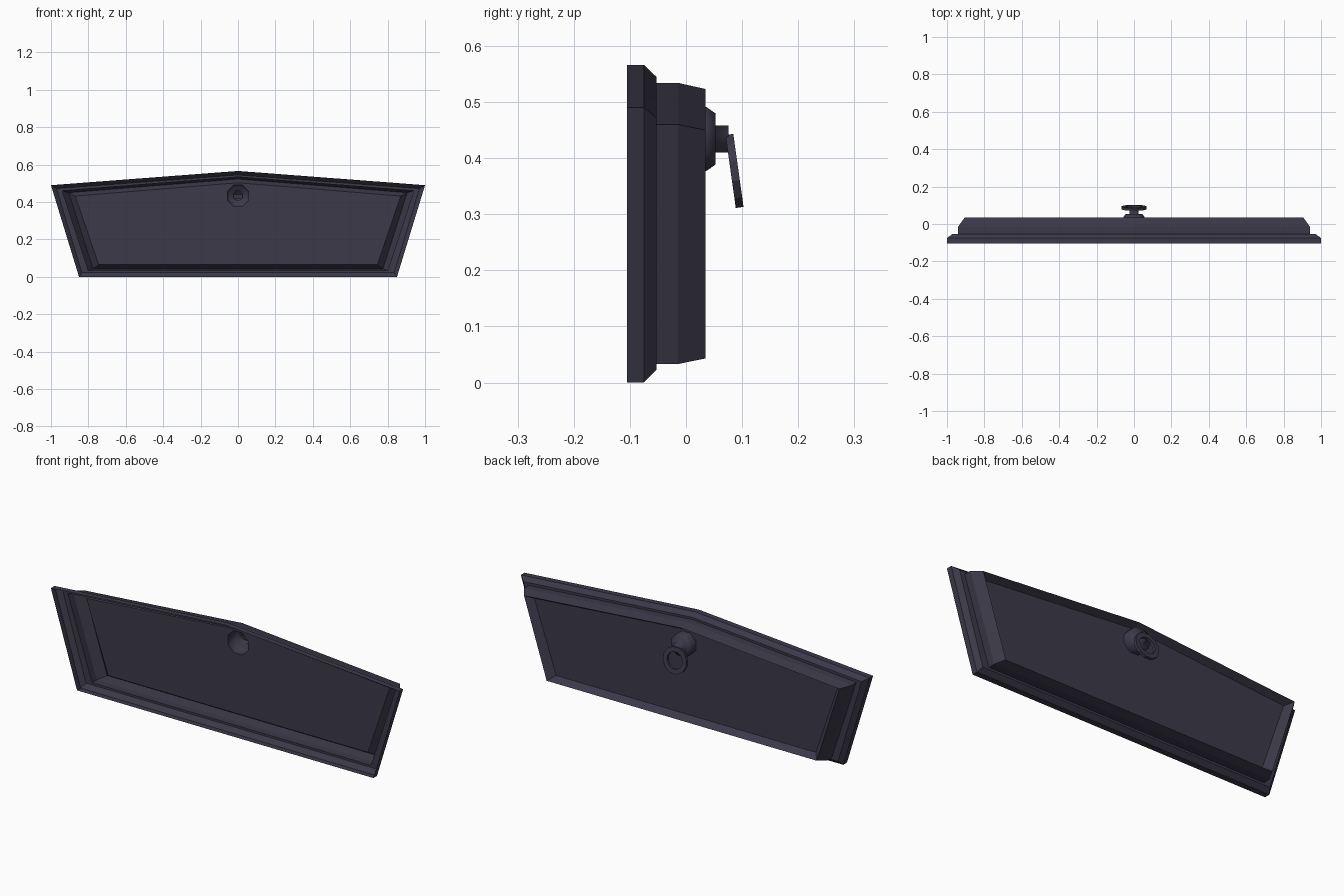
import bpy, bmesh, math
from mathutils import Matrix, Vector

cube = bpy.data.objects.get("Cube")
if cube:
    bpy.data.objects.remove(cube, do_unlink=True)

# Single dark violet-grey paint
paint = bpy.data.materials.new("dark_violet_grey")
paint.use_nodes = True
COLOUR = (0.045, 0.041, 0.066, 1)
paint.diffuse_color = COLOUR
bsdf = next(n for n in paint.node_tree.nodes if n.type == 'BSDF_PRINCIPLED')
bsdf.inputs["Base Color"].default_value = COLOUR
bsdf.inputs["Roughness"].default_value = 0.8

KNOB_Z = 0.434
SIDES = 8


def finish(bm, name, smooth=False):
    mesh = bpy.data.meshes.new(name)
    bm.to_mesh(mesh)
    bm.free()
    mesh.materials.append(paint)
    for p in mesh.polygons:
        p.use_smooth = smooth
    obj = bpy.data.objects.new(name, mesh)
    bpy.context.collection.objects.link(obj)
    return obj


def bridge(bm, a, b):
    n = len(a)
    for i in range(n):
        j = (i + 1) % n
        bm.faces.new((a[i], a[j], b[j], b[i]))


def circle(bm, y, r, n, z=0.0):
    return [bm.verts.new((r * math.cos(math.tau * (i + 0.5) / n), y,
                          z + r * math.sin(math.tau * (i + 0.5) / n))) for i in range(n)]


def pentagon(bm, y, bottom_x, bottom_z, side_x, side_z, apex_z):
    pts = [(-bottom_x, bottom_z), (bottom_x, bottom_z), (side_x, side_z),
           (0, apex_z), (-side_x, side_z)]
    return [bm.verts.new((x, y, z)) for x, z in pts]


# Hollow front panel: stepped five-sided shell, open at the front
bm = bmesh.new()
steps = [
    (-0.105, 0.85, 0.0, 1.0, 0.49, 0.566),
    (-0.075, 0.85, 0.0, 1.0, 0.49, 0.566),
    (-0.053, 0.835, 0.022, 0.97, 0.472, 0.545),
    (-0.053, 0.80, 0.033, 0.94, 0.46, 0.534),
    (-0.014, 0.80, 0.033, 0.94, 0.46, 0.534),
    (0.035, 0.775, 0.043, 0.905, 0.45, 0.523),
    (0.0, 0.745, 0.065, 0.87, 0.432, 0.503),
]
rings = [pentagon(bm, *s) for s in steps]
for a, b in zip(rings, rings[1:]):
    bridge(bm, a, b)

# Recessed back panel with an opening behind the knob
hole = circle(bm, 0.0, 0.062, SIDES, KNOB_Z)
edges = []
for loop in (rings[-1], hole):
    for i, v in enumerate(loop):
        w = loop[(i + 1) % len(loop)]
        edges.append(bm.edges.get((v, w)) or bm.edges.new((v, w)))
fill = bmesh.ops.triangle_fill(bm, use_beauty=True, use_dissolve=False,
                               edges=edges, normal=Vector((0, 1, 0)))
bmesh.ops.recalc_face_normals(bm, faces=bm.faces[:])
bm.normal_update()
floor = [f for f in fill["geom"] if isinstance(f, bmesh.types.BMFace)]
if floor and floor[0].normal.y < 0:
    bmesh.ops.reverse_faces(bm, faces=bm.faces[:])
finish(bm, "panel_shell")

# Hollow knob: flared base and short stem
bm = bmesh.new()
profile = [(0.0, 0.062), (0.036, 0.062), (0.053, 0.049), (0.053, 0.026), (0.076, 0.026)]
rings = [circle(bm, y, r, SIDES, KNOB_Z) for y, r in profile]
for a, b in zip(rings, rings[1:]):
    bridge(bm, a, b)
cap = bm.faces.new(rings[-1])
bmesh.ops.recalc_face_normals(bm, faces=bm.faces[:])
bm.normal_update()
if cap.normal.y < 0:
    bmesh.ops.reverse_faces(bm, faces=bm.faces[:])
finish(bm, "knob_base", smooth=True)

# Flat pull ring hanging from the stem
bm = bmesh.new()
section = [(-0.007, 0.068), (0.007, 0.068), (0.007, 0.044), (-0.007, 0.044)]
rings = [circle(bm, y, r, 12) for y, r in section]
for a, b in zip(rings, rings[1:] + rings[:1]):
    bridge(bm, a, b)
bmesh.ops.recalc_face_normals(bm, faces=bm.faces[:])
bm.transform(Matrix.Translation((0, 0.0865, 0.377)) @ Matrix.Rotation(math.radians(8), 4, 'X'))
finish(bm, "pull_ring")
